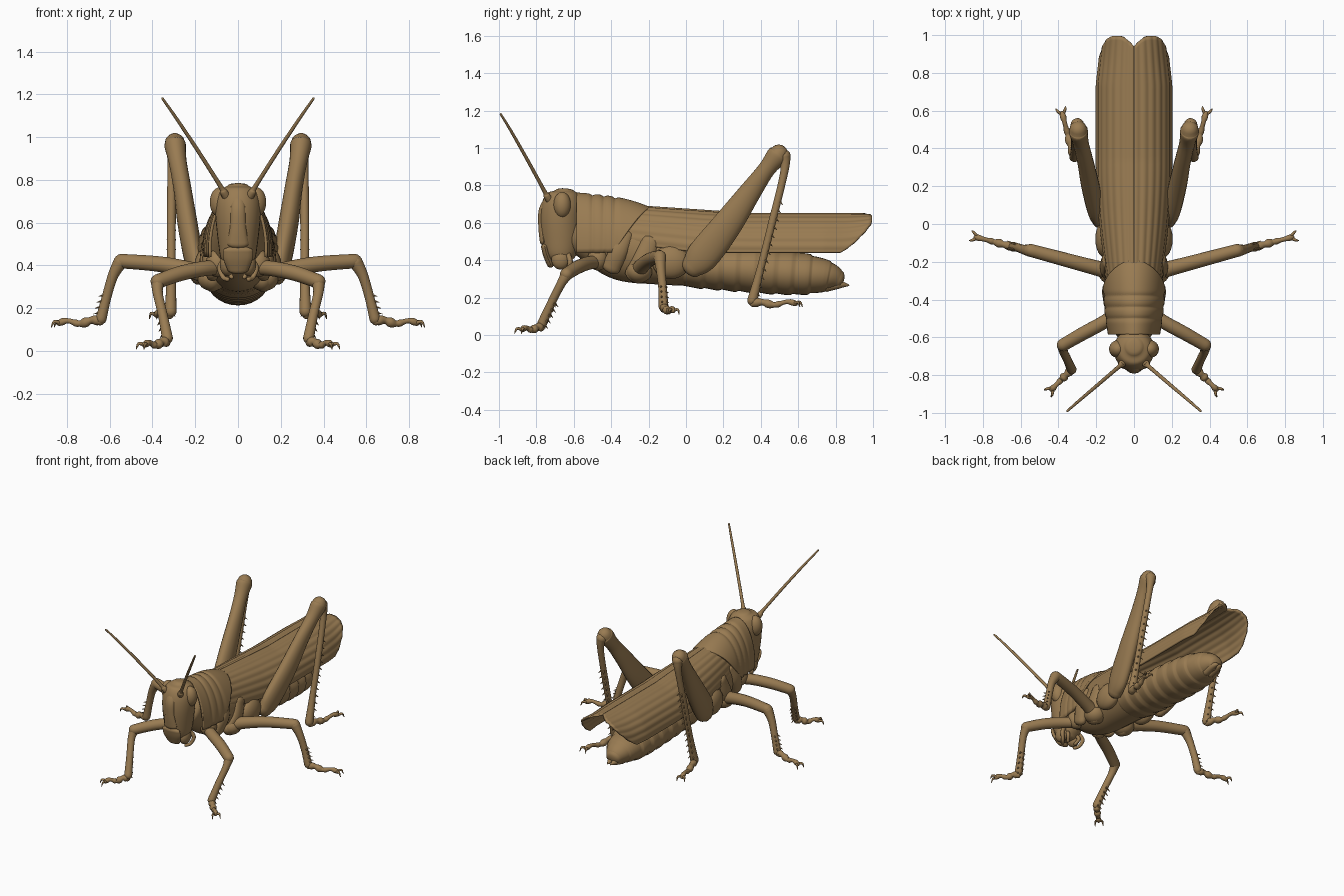
import bpy, bmesh, math
from mathutils import Vector

if "Cube" in bpy.data.objects:
    bpy.data.objects.remove(bpy.data.objects["Cube"])

brown = bpy.data.materials.new("warm brown")
brown.diffuse_color = (0.32, 0.20, 0.085, 1)
brown.use_nodes = True
brown.node_tree.nodes["Principled BSDF"].inputs["Base Color"].default_value = brown.diffuse_color
X, Y = Vector((1, 0, 0)), Vector((0, 1, 0))


def dense(pts, n):
    """Smooth interpolation through tuples of any length."""
    p = [pts[0]] + list(pts) + [pts[-1]]
    out = []
    for i in range(1, len(p) - 2):
        for k in range(n):
            t = k / n
            out.append(tuple(0.5 * (2 * b + (c - a) * t + (2 * a - 5 * b + 4 * c - d) * t * t
                       + (3 * b - a - 3 * c + d) * t ** 3)
                       for a, b, c, d in zip(p[i - 1], p[i], p[i + 1], p[i + 2])))
    return out + [tuple(pts[-1])]


def tube(bm, pts, ref=X, n=6, seg=14, tip=1.0):
    """Elliptical tube through (x, y, z, r) or (x, y, z, r1, r2), rounded ends."""
    P = [q if len(q) == 5 else (*q, q[3]) for q in dense(pts, n)]
    C = [Vector(q[:3]) for q in P]
    rings = []
    for i, q in enumerate(P):
        t = (C[min(i + 1, len(C) - 1)] - C[max(i - 1, 0)]).normalized()
        u = (ref - t * ref.dot(t)).normalized()
        rings.append((C[i], t, u, t.cross(u), q[3], q[4]))

    def cap(r, s):
        c, t, u, v, a, b = r
        return [(c + t * s * tip * min(a, b) * math.sin(k), t, u, v, a * math.cos(k), b * math.cos(k))
                for k in (0.45, 0.9, 1.3)]
    rings = cap(rings[0], -1)[::-1] + rings + cap(rings[-1], 1)
    vs = [[bm.verts.new(c + u * a * math.cos(2 * math.pi * k / seg) + v * b * math.sin(2 * math.pi * k / seg))
           for k in range(seg)] for c, t, u, v, a, b in rings]
    for r0, r1 in zip(vs, vs[1:]):
        for k in range(seg):
            bm.faces.new((r0[k], r0[(k + 1) % seg], r1[(k + 1) % seg], r1[k]))
    bm.faces.new(vs[0][::-1])
    bm.faces.new(vs[-1])


def ball(bm, c, r):
    g = bmesh.ops.create_uvsphere(bm, u_segments=24, v_segments=16, radius=1)
    for v in g["verts"]:
        v.co = Vector((v.co.x * r[0] + c[0], v.co.y * r[1] + c[1], v.co.z * r[2] + c[2]))


def sheet(bm, f, nu, nv):
    g = [[bm.verts.new(f(i / nu, j / nv)) for j in range(nv + 1)] for i in range(nu + 1)]
    for i in range(nu):
        for j in range(nv):
            bm.faces.new((g[i][j], g[i + 1][j], g[i + 1][j + 1], g[i][j + 1]))


def finish(name, bm, mirror=False, thick=0):
    bmesh.ops.recalc_face_normals(bm, faces=bm.faces)
    me = bpy.data.meshes.new(name)
    bm.to_mesh(me)
    bm.free()
    me.materials.append(brown)
    me.shade_smooth()
    me.set_sharp_from_angle(angle=math.radians(50))
    ob = bpy.data.objects.new(name, me)
    bpy.context.collection.objects.link(ob)
    if thick:
        m = ob.modifiers.new("thickness", 'SOLIDIFY')
        m.thickness, m.offset = thick, 0
    if mirror:
        ob.modifiers.new("mirror", 'MIRROR').use_mirror_merge = False


# head with face ridge, lip and jaws
bm = bmesh.new()
tube(bm, [(0, -.67, .39, .06, .05), (0, -.67, .43, .08, .085), (0, -.67, .5, .092, .102), (0, -.67, .62, .105, .112),
          (0, -.66, .70, .105, .108), (0, -.65, .75, .085, .085), (0, -.648, .772, .05, .05)], seg=28, tip=.25)
tube(bm, [(0, -.725, .74, .03, .02), (0, -.765, .67, .035, .022), (0, -.77, .58, .038, .02), (0, -.762, .5, .05, .02)])
tube(bm, [(0, -.755, .47, .07, .02), (0, -.745, .43, .068, .02), (0, -.725, .38, .05, .02)])
finish("head", bm)

bm = bmesh.new()
ball(bm, (.085, -.662, .695), (.047, .047, .07))
finish("eye", bm, True)

bm = bmesh.new()
ball(bm, (.05, -.67, .405), (.035, .05, .055))
tube(bm, [(.06, -.63, .43, .014), (.085, -.62, .39, .013), (.07, -.635, .345, .011), (.05, -.66, .335, .011)], Y)
tube(bm, [(.03, -.64, .42, .012), (.045, -.61, .38, .012), (.03, -.63, .345, .01)])
finish("mouthparts", bm, True)

bm = bmesh.new()
tube(bm, [(.05, -.725, .715, .022), (.068, -.745, .745, .018), (.085, -.76, .775, .011), (.19, -.85, .94, .0095),
          (.29, -.935, 1.09, .008), (.353, -.99, 1.18, .006)], seg=10)
finish("antenna", bm, True)

# thorax and side plates
bm = bmesh.new()
tube(bm, [(0, -.57, .58, .1, .14), (0, -.46, .53, .125, .16), (0, -.33, .47, .15, .18), (0, -.15, .44, .16, .17),
          (0, .05, .41, .155, .15)], seg=28, tip=.3)
finish("thorax", bm)
bm = bmesh.new()
tube(bm, [(.12, -.4, .36, .03, .05), (.14, -.36, .45, .03, .05), (.13, -.32, .54, .02, .04)])
tube(bm, [(.12, -.27, .32, .04, .06), (.15, -.23, .40, .03, .055), (.14, -.19, .5, .03, .05)])
ball(bm, (.15, -.08, .39), (.055, .1, .09))
ball(bm, (.12, -.25, .34), (.07, .07, .06))
ball(bm, (.095, -.47, .41), (.055, .055, .065))
finish("side_plates", bm, True)


# saddle shield behind the head
def shield(u, v):
    s = 2 * v - 1
    y = -.585 + u * (.395 - .2 * abs(s) ** 1.6)
    th = s * math.radians(100)
    k = (y + .585) / .395
    g = 1 - .035 * sum(math.exp(-((y - c) / .012) ** 2) for c in (-.5, -.44, -.38))
    top = .755 - .03 * k - .05 * k ** 3
    w = .122 + .028 * math.sin(min(k, 1) * 2.2)
    return (w * g * math.sin(th) * (1 + .08 * abs(s)), y, .485 + (top - .485) * g * math.cos(th))


bm = bmesh.new()
sheet(bm, shield, 50, 36)
finish("shield", bm, thick=.014)

# abdomen with stepped rings
bm = bmesh.new()
prof = dense([(0, 0, .36, .15, .105), (0, .3, .35, .155, .122), (0, .6, .328, .14, .115), (0, .75, .315, .1, .085),
              (0, .82, .295, .055, .05)], 22)
rings = []
for x, y, z, a, b in prof:
    f = .94 + .09 * min((y * 10.5) % 1, .75)
    rings.append((x, y, z, a * f, b * f))
tube(bm, rings, n=1, seg=28, tip=.5)
finish("abdomen", bm)
bm = bmesh.new()
tube(bm, [(.02, .74, .33, .03), (.02, .79, .32, .02), (.015, .825, .308, .005)])
tube(bm, [(.018, .75, .26, .03), (.018, .82, .27, .022), (.012, .868, .266, .005)])
finish("tail_points", bm, True)


# folded wings, arched like a roof
def wing(u, v):
    end = .94 + .055 * math.sin(min(v / .3, 1) * math.pi / 2) - .17 * max(0, (v - .42) / .58) ** 2.2
    y = -.32 + u * (end + .32)
    k = (y + .32) / 1.32
    w = .135 + .062 * math.sin(min(k / .5, 1) * math.pi / 2) - .03 * max(0, k - .8) / .2
    top = .69 - .045 * min(k / .5, 1)
    low = .49 - .05 * min(k / .3, 1) + .07 * max(0, (k - .87) / .13) ** 2
    a = v * math.pi / 2
    r = 1 + .012 * math.sin(v * 44)
    return (w * r * math.sin(a), y, low + (top - low) * r * math.cos(a))


bm = bmesh.new()
sheet(bm, wing, 60, 40)
finish("wing", bm, True, .012)


def spine(bm, p, d):
    q = p + d
    tube(bm, [(*p, .008), (*q, .0015)], Vector((.3, .5, .8)), 1, 6)


def leg(name, femur, tibia, tarsus, ref, back, count, start):
    """One leg: thigh, shin with spines, padded foot with two claws."""
    bm = bmesh.new()
    tube(bm, femur, ref, seg=18)
    tube(bm, tibia, ref)
    a, b = Vector(tibia[1][:3]), Vector(tibia[-1][:3])
    side = (b - a).normalized().cross(back)
    for i in range(count):
        p = a.lerp(b, start + (1 - start) * i / (count - 1))
        for s in (-1, 1):
            o = (back + side * s * .6).normalized()
            spine(bm, p + o * .012, o * .028 + (b - a).normalized() * .016)
    a, b = Vector(tarsus[0]), Vector(tarsus[1])
    f = (b - a).normalized()
    n = 13
    pads = (.019, .024, .02, .016, .023, .021, .014, .017, .013, .012, .013, .017, .014)
    tube(bm, [(*(a.lerp(b, i / (n - 1)) + Vector((0, 0, .008 * math.sin(i * .8)))), r)
              for i, r in enumerate(pads)], ref, 2)
    w = f.cross(Vector((0, 0, 1)))
    for s in (-1, 1):
        p = [b + w * s * .008, b + w * s * .022 + f * .02 + Vector((0, 0, .005)), b + w * s * .026 + f * .032 - Vector((0, 0, .02))]
        tube(bm, [(*c, r) for c, r in zip(p, (.009, .007, .002))], ref, 4, 8)
    finish(name, bm, True)


# three pairs of legs
leg("front_leg",
    [(.09, -.47, .39, .034), (.16, -.52, .385, .036), (.27, -.58, .362, .036), (.375, -.64, .325, .034)],
    [(.375, -.64, .32, .032), (.375, -.67, .27, .024), (.35, -.725, .16, .023), (.33, -.77, .06, .026)],
    [(.335, -.775, .038), (.435, -.875, .03)], Y, Vector((.3, .8, -.3)).normalized(), 5, .45)
leg("middle_leg",
    [(.13, -.25, .35, .045), (.21, -.23, .375, .04), (.36, -.19, .405, .037), (.545, -.14, .42, .034)],
    [(.55, -.14, .415, .034), (.585, -.135, .35, .025), (.615, -.125, .25, .023), (.64, -.12, .15, .026)],
    [(.645, -.12, .138), (.835, -.07, .132)], Y, Vector((.9, .3, .3)).normalized(), 5, .45)
leg("hind_leg",
    [(.185, .03, .36, .04, .06), (.205, .09, .425, .045, .088), (.235, .22, .59, .047, .08), (.26, .34, .76, .042, .06),
     (.282, .43, .885, .042, .047), (.293, .485, .955, .05, .058), (.295, .497, .97, .048, .05)],
    [(.3, .525, .955, .036), (.308, .525, .87, .022), (.312, .46, .6, .021), (.312, .4, .36, .021), (.315, .355, .185, .028)],
    [(.32, .36, .168), (.38, .585, .17)], X, Vector((0, .96, -.2)).normalized(), 13, .22)
